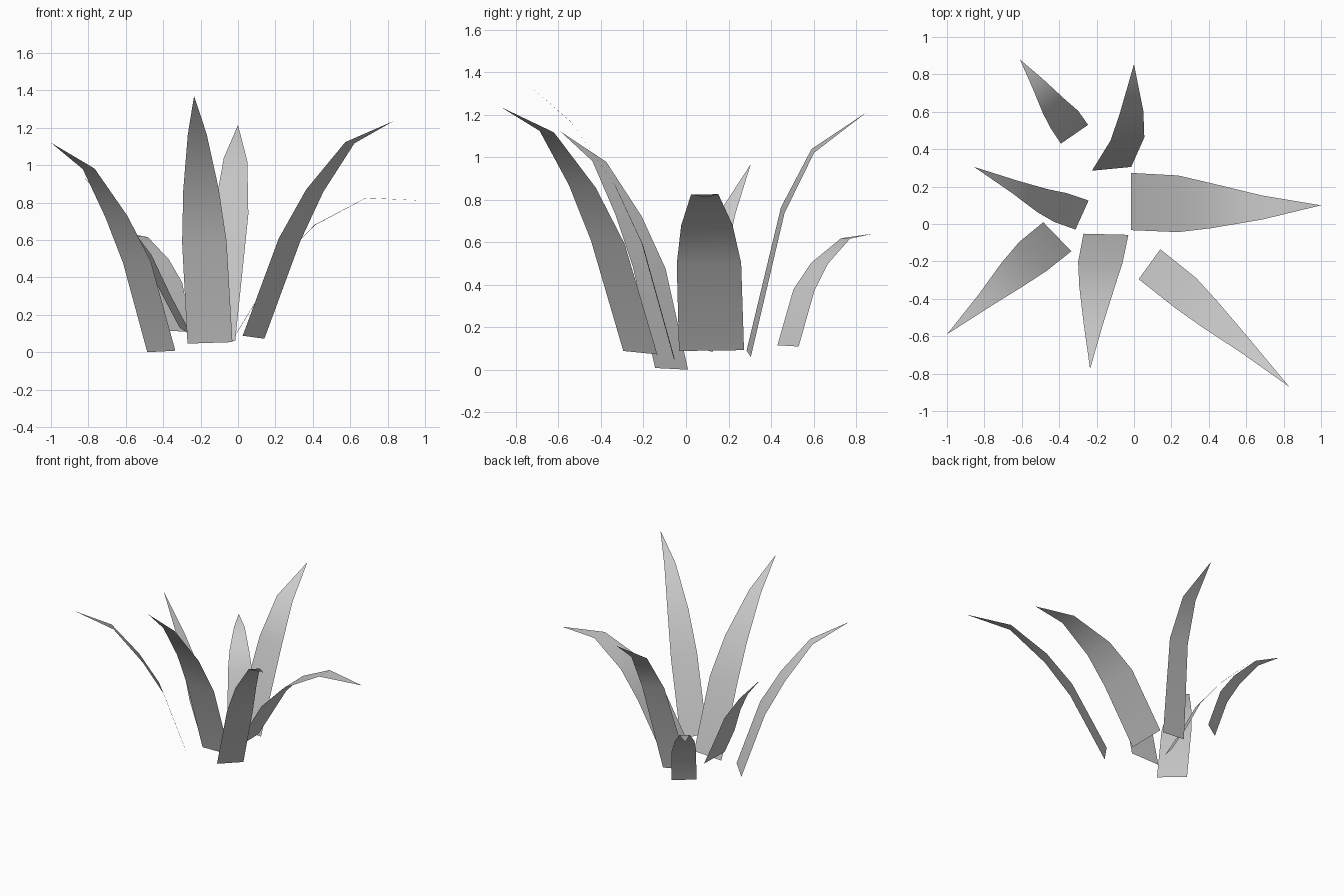
import bpy, bmesh
from mathutils import Vector

grey = bpy.data.materials.new("leaf_grey")
grey.diffuse_color = (0.6, 0.6, 0.6, 1.0)

# Width of a blade at each level, relative to its base
TAPER = (1.0, 0.99, 0.79, 0.42)


def leaf(name, half, spine, taper=TAPER):
    """Thin blade: a strip swept along the spine, closed by a pointed tip."""
    half = Vector(half)
    bm = bmesh.new()
    rows = []
    for point, width in zip(spine[:-1], taper):
        mid = Vector(point)
        rows.append((bm.verts.new(mid - half * width), bm.verts.new(mid + half * width)))
    for (a, b), (c, d) in zip(rows, rows[1:]):
        bm.faces.new((a, c, d, b))
    tip = bm.verts.new(spine[-1])
    bm.faces.new((rows[-1][0], tip, rows[-1][1]))
    for face in bm.faces:
        face.smooth = True
    mesh = bpy.data.meshes.new(name)
    bm.to_mesh(mesh)
    bm.free()
    mesh.materials.append(grey)
    bpy.context.collection.objects.link(bpy.data.objects.new(name, mesh))


# Broad blade arching to the right
leaf("right_leaf", (0, 0.153, 0.002),
     [(-0.015, 0.12, 0.09), (0.235, 0.108, 0.5), (0.41, 0.098, 0.68),
      (0.685, 0.088, 0.825), (1.0, 0.1, 0.81)])

# Tall blades at the front
leaf("front_right_leaf", (0.058, 0.08, -0.008),
     [(0.083, -0.215, 0.08), (0.275, -0.368, 0.6), (0.41, -0.488, 0.863),
      (0.598, -0.655, 1.12), (0.83, -0.87, 1.235)])
leaf("front_leaf", (0.12, -0.003, 0.004),
     [(-0.15, -0.055, 0.05), (-0.18, -0.205, 0.59), (-0.198, -0.335, 0.87),
      (-0.218, -0.54, 1.165), (-0.235, -0.775, 1.37)])
leaf("front_left_leaf", (0.075, -0.0775, 0.004),
     [(-0.41, -0.068, 0.004), (-0.54, -0.173, 0.48), (-0.65, -0.27, 0.725),
      (-0.798, -0.408, 0.98), (-1.0, -0.59, 1.12)])

# Smaller blades on the left and at the back
leaf("left_leaf", (-0.035, -0.0775, 0.025),
     [(-0.278, 0.048, 0.108), (-0.393, 0.088, 0.325), (-0.49, 0.125, 0.54),
      (-0.64, 0.2, 0.745), (-0.855, 0.305, 0.968)])
leaf("back_left_leaf", (-0.0725, -0.05, 0.003),
     [(-0.318, 0.48, 0.112), (-0.37, 0.555, 0.375), (-0.428, 0.628, 0.5),
      (-0.513, 0.75, 0.617), (-0.61, 0.88, 0.64)])
leaf("back_leaf", (-0.105, -0.01, 0.015),
     [(-0.12, 0.295, 0.075), (-0.035, 0.455, 0.75), (-0.013, 0.597, 1.03),
      (0.0, 0.855, 1.215)], (1.0, 0.86, 0.6))
